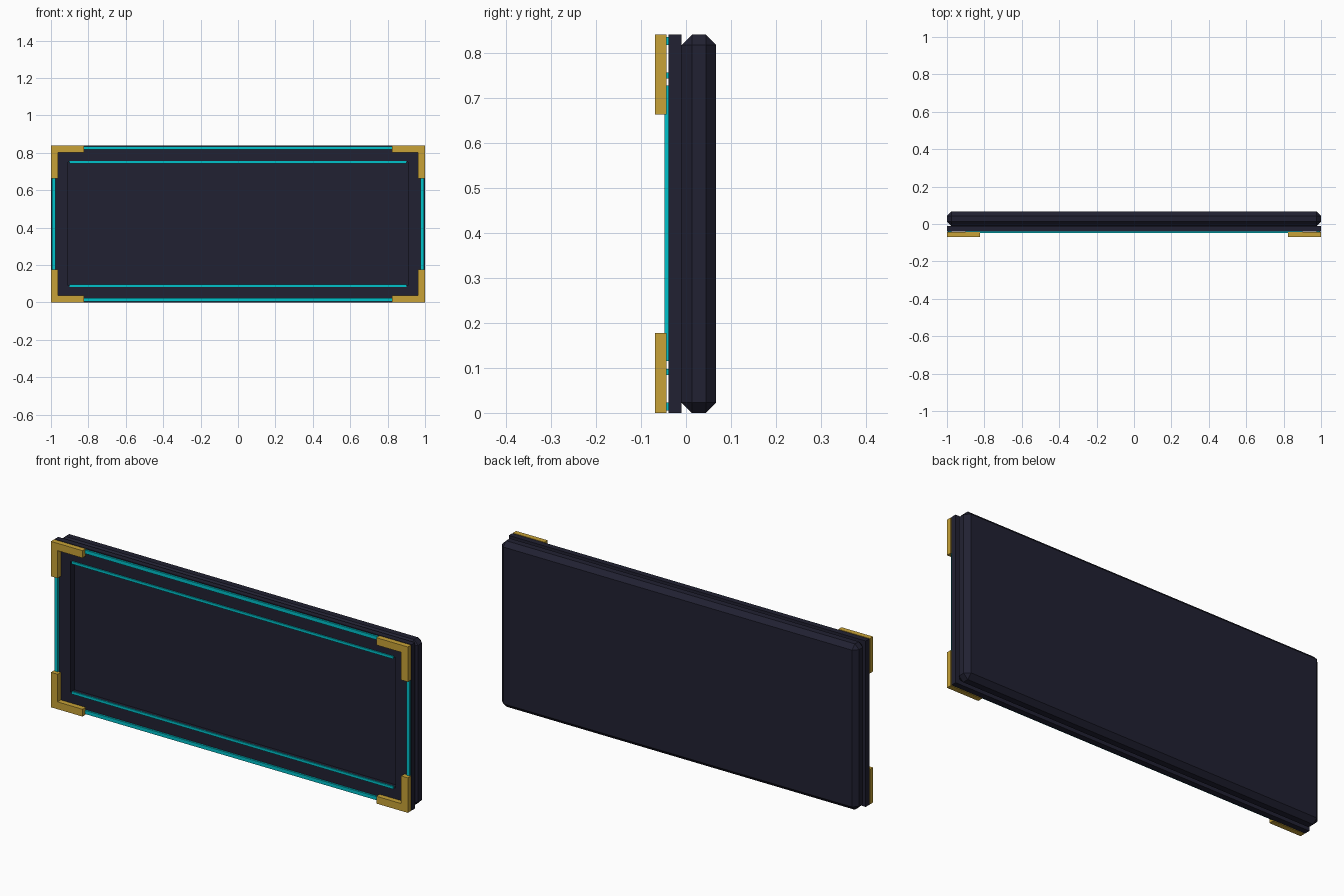
import bpy
import bmesh
from mathutils import Vector

cube = bpy.data.objects.get("Cube")
if cube:
    bpy.data.objects.remove(cube, do_unlink=True)

HALF, HEIGHT = 1.0, 0.84


def material(name, rgb):
    m = bpy.data.materials.new(name)
    m.use_nodes = True
    m.diffuse_color = (*rgb, 1)
    m.node_tree.nodes["Principled BSDF"].inputs["Base Color"].default_value = (*rgb, 1)
    return m


navy = material("dark navy", (0.0152, 0.0152, 0.032))
teal = material("teal glow", (0.0, 0.54, 0.6))
gold = material("gold", (0.58, 0.365, 0.038))


def finish(name, bm, mat):
    bmesh.ops.recalc_face_normals(bm, faces=bm.faces[:])
    mesh = bpy.data.meshes.new(name)
    bm.to_mesh(mesh)
    bm.free()
    mesh.materials.append(mat)
    obj = bpy.data.objects.new(name, mesh)
    bpy.context.collection.objects.link(obj)
    return obj


def box(name, x, y, z, mat, chamfer=0):
    """Box from (min, max) ranges, with optional chamfered edges."""
    bm = bmesh.new()
    bmesh.ops.create_cube(bm, size=1)
    for v in bm.verts:
        v.co = Vector([r[0] if c < 0 else r[1] for c, r in zip(v.co, (x, y, z))])
    if chamfer:
        bmesh.ops.bevel(bm, geom=bm.edges[:], offset=chamfer, segments=1,
                        profile=0.5, affect='EDGES')
    return finish(name, bm, mat)


def extrude_outline(name, points, y, mat):
    """Closed x-z outline given thickness along y."""
    bm = bmesh.new()
    face = bm.faces.new([bm.verts.new((px, y[0], pz)) for px, pz in points])
    out = bmesh.ops.extrude_face_region(bm, geom=[face])
    for v in out["geom"]:
        if isinstance(v, bmesh.types.BMVert):
            v.co.y = y[1]
    return finish(name, bm, mat)


# Chamfered back slab
box("back_panel", (-HALF, HALF), (-0.01, 0.067), (0, HEIGHT), navy, 0.023)

# Front frame around the recessed panel
FRAME_Y, OPEN_X, RAIL = (-0.039, -0.01), 0.91, 0.09
box("frame_bottom", (-HALF, HALF), FRAME_Y, (0, RAIL), navy)
box("frame_top", (-HALF, HALF), FRAME_Y, (HEIGHT - RAIL, HEIGHT), navy)
for side, s in (("left", 1), ("right", -1)):
    box("frame_" + side, sorted((s * OPEN_X, s * HALF)), FRAME_Y,
        (RAIL, HEIGHT - RAIL), navy)

# Glowing strips: outer border and inner pair
STRIP_Y = (-0.048, -0.038)
for level, flip in (("bottom", False), ("top", True)):
    for kind, lo, hi, reach in (("outer", 0.005, 0.023, 0.9), ("inner", 0.084, 0.097, 0.9)):
        z = (HEIGHT - hi, HEIGHT - lo) if flip else (lo, hi)
        y = STRIP_Y if kind == "outer" else (-0.045, -0.036)
        box(f"{kind}_strip_{level}", (-reach, reach), y, z, teal)
for side, s in (("left", 1), ("right", -1)):
    box("outer_strip_" + side, sorted((s * 0.977, s * 0.994)), STRIP_Y, (0.115, 0.727), teal)

# L-shaped corner brackets
ARM, WIDTH = 0.177, 0.037
ELL = [(0, 0), (ARM, 0), (ARM, WIDTH), (WIDTH, WIDTH), (WIDTH, ARM), (0, ARM)]
for side, s in (("left", 1), ("right", -1)):
    for level, flip in (("bottom", False), ("top", True)):
        outline = [(s * (HALF - a), HEIGHT - b if flip else b) for a, b in ELL]
        extrude_outline(f"bracket_{level}_{side}", outline, (-0.069, -0.043), gold)
